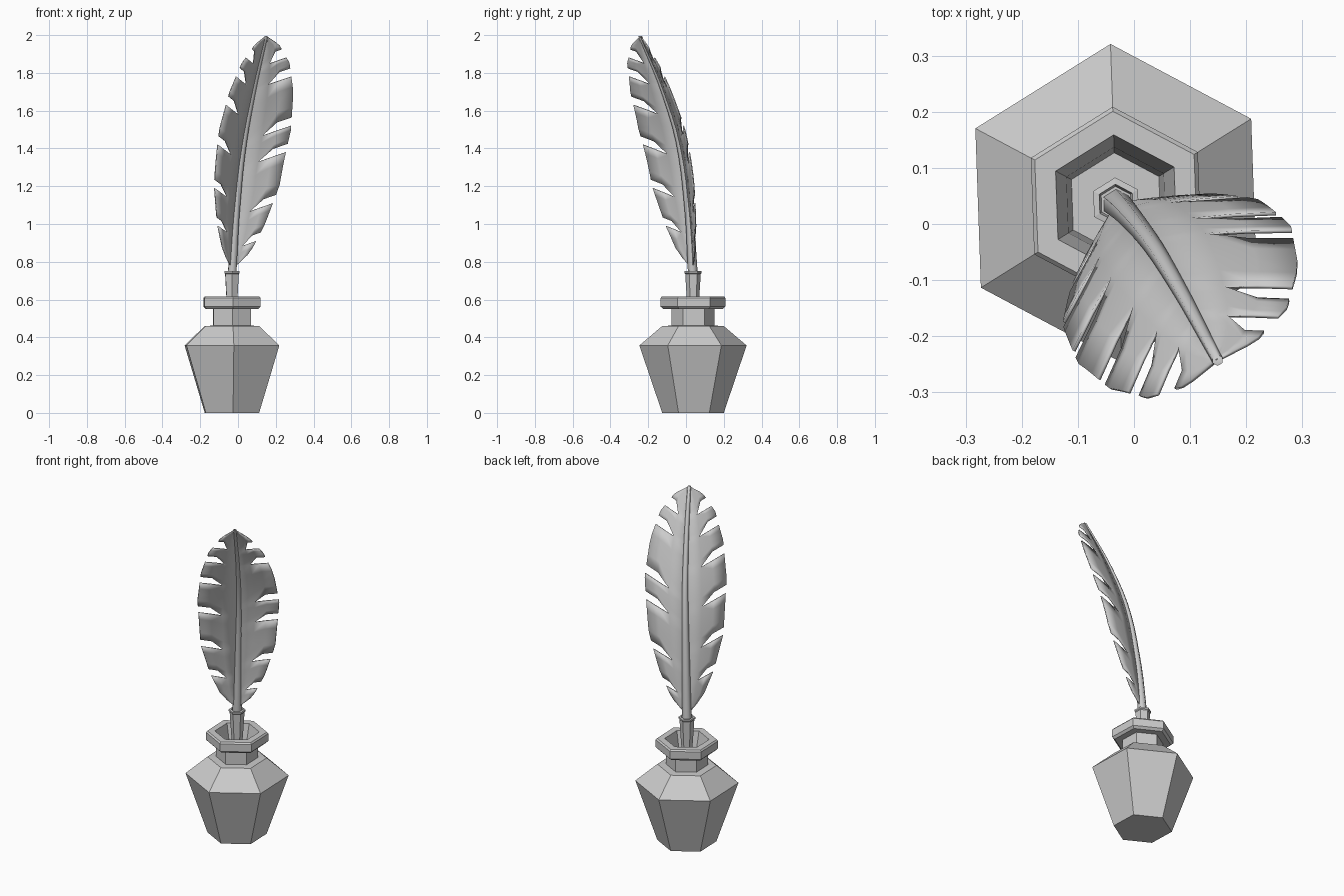
import bpy, bmesh
from math import cos, sin, radians
from mathutils import Vector

cube = bpy.data.objects.get("Cube")
if cube:
    bpy.data.objects.remove(cube)

grey = bpy.data.materials.new("plain_grey")
grey.use_nodes = True
grey.diffuse_color = (0.6, 0.6, 0.6, 1)
grey.node_tree.nodes["Principled BSDF"].inputs["Base Color"].default_value = (0.6, 0.6, 0.6, 1)

CENTRE = Vector((-0.032, 0.037, 0))
TURN = radians(32)


def finish(name, bm, smooth_angle=None, recalc=True):
    if recalc:
        bmesh.ops.recalc_face_normals(bm, faces=bm.faces)
    mesh = bpy.data.meshes.new(name)
    bm.to_mesh(mesh)
    bm.free()
    mesh.materials.append(grey)
    obj = bpy.data.objects.new(name, mesh)
    bpy.context.collection.objects.link(obj)
    if smooth_angle:
        bpy.ops.object.select_all(action="DESELECT")
        obj.select_set(True)
        bpy.context.view_layer.objects.active = obj
        bpy.ops.object.shade_smooth_by_angle(angle=radians(smooth_angle))
    return obj


def tube(name, rings, sides=6, smooth_angle=None):
    """Skin rings of (centre, radius) and cap both ends."""
    bm = bmesh.new()
    loops = []
    for centre, radius in rings:
        loops.append([bm.verts.new(centre + radius * Vector((cos(a), sin(a), 0)))
                      for a in (TURN + radians(360 * i / sides) for i in range(sides))])
    for low, high in zip(loops, loops[1:]):
        for i in range(sides):
            j = (i + 1) % sides
            bm.faces.new((low[i], low[j], high[j], high[i]))
    bm.faces.new(loops[0][::-1])
    bm.faces.new(loops[-1])
    return finish(name, bm, smooth_angle)


def lathe(name, profile, **options):
    return tube(name, [(CENTRE + Vector((0, 0, z)), r) for r, z in profile], **options)


def interpolate(table, z):
    """Linear lookup in rows of (z, values...)."""
    z = min(max(z, table[0][0]), table[-1][0])
    for a, b in zip(table, table[1:]):
        if z <= b[0]:
            f = (z - a[0]) / (b[0] - a[0])
            return [p + (q - p) * f for p, q in zip(a[1:], b[1:])]


# Bottle: faceted body, neck, chamfered rim and hollow mouth
lathe("ink_bottle", [(0.163, 0), (0.284, 0.357), (0.163, 0.46), (0.115, 0.462),
                     (0.115, 0.55), (0.158, 0.55), (0.172, 0.563), (0.172, 0.608),
                     (0.164, 0.617), (0.122, 0.617), (0.1, 0.53), (0.09, 0.42)])

# Tapered holder at the foot of the quill
lathe("quill_holder", [(0.02, 0.42), (0.034, 0.62), (0.041, 0.735),
                       (0.046, 0.74), (0.046, 0.75), (0.034, 0.752), (0.03, 0.735)])

# Curved centre line of the feather
SPINE = [(0.72, -0.032, 0.037), (1.0, -0.016, 0.022), (1.3, 0.012, -0.01),
         (1.5, 0.042, -0.05), (1.75, 0.092, -0.135), (2.0, 0.15, -0.245)]
WIDTH = [(0.76, 0), (0.85, 0.085), (1.0, 0.15), (1.2, 0.205), (1.5, 0.225),
         (1.7, 0.2), (1.85, 0.15), (1.95, 0.075), (1.995, 0.0)]
SIDEWAYS = Vector((0.84, 0.54, 0))
FORWARD = Vector((0.54, -0.84, 0))


def spine(z):
    # average nearby samples to round the bends
    points = [interpolate(SPINE, z + d) for d in (-0.06, 0, 0.06)]
    if z < 0.8 or z > 1.93:
        points = [points[1]]
    x = sum(p[0] for p in points) / len(points)
    y = sum(p[1] for p in points) / len(points)
    return Vector((x, y, z))


# Quill shaft
steps = 16
tube("quill_shaft", [(spine(0.72 + 1.275 * i / steps), 0.026 - 0.016 * i / steps)
                     for i in range(steps + 1)], smooth_angle=70)


def vane_point(side, z, u):
    """Point on a vane: u runs from shaft (0) to outer edge (1), z is the edge height."""
    w = interpolate(WIDTH, z)[0]
    root = z - 0.4 * w * (1 - u)
    return spine(root) + SIDEWAYS * side * w * u + FORWARD * 0.4 * w * u ** 1.3


def vane(name, side, notches, rows=4):
    bm = bmesh.new()
    inner = 0.4
    last = None
    bounds = [0.76] + notches + [1.995]
    for k, (low, high) in enumerate(zip(bounds, bounds[1:])):
        gap = 0 if k == 0 else 0.045
        prev_outer = None
        for j in range(rows + 1):
            f = j / rows
            if j == 0 and last:
                root, mid = last
            else:
                z = low + (high - low) * f
                root = bm.verts.new(vane_point(side, z, 0))
                mid = bm.verts.new(vane_point(side, z, inner))
            # the tuft edge starts above the notch, leaving a wedge-shaped slit
            z = low + gap + (high - low - gap) * f
            half = bm.verts.new(vane_point(side, z, 0.7))
            tip = bm.verts.new(vane_point(side, z, 1))
            if prev_outer:
                a, b, c, d = prev_outer
                for quad in ((a, b, mid, root), (b, c, half, mid), (c, d, tip, half)):
                    bm.faces.new(quad if side > 0 else quad[::-1])
            prev_outer = (root, mid, half, tip)
            last = (root, mid)
    obj = finish(name, bm, 40, recalc=False)
    solid = obj.modifiers.new("thickness", "SOLIDIFY")
    solid.thickness = 0.006
    solid.offset = 0


# Feather vanes with slits at uneven heights
vane("left_vane", 1, [0.91, 1.11, 1.38, 1.52, 1.78, 1.88])
vane("right_vane", -1, [0.99, 1.19, 1.42, 1.63, 1.78, 1.88])
